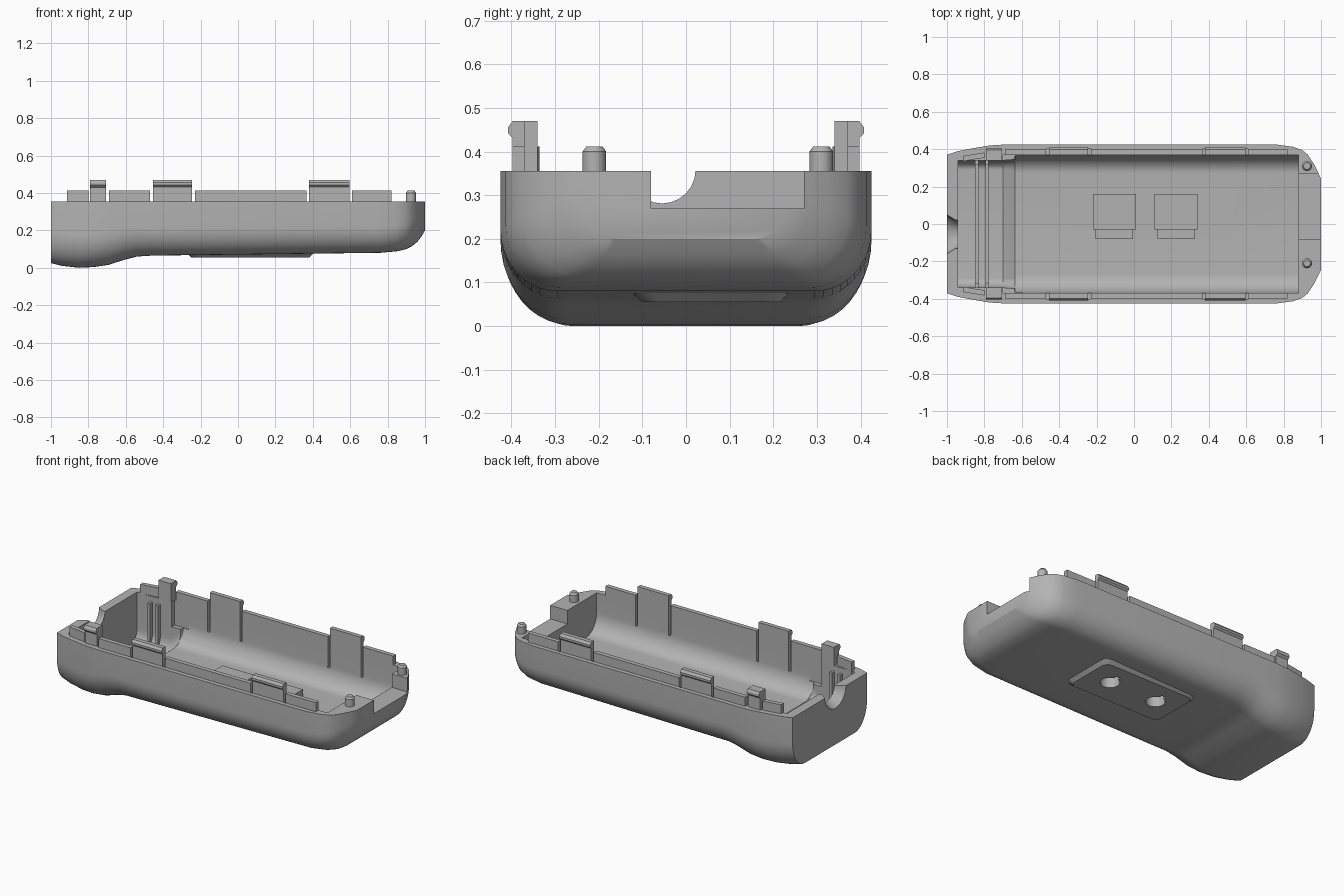
import bpy, math

if "Cube" in bpy.data.objects:
    bpy.data.objects.remove(bpy.data.objects["Cube"])

grey = bpy.data.materials.new("matte grey plastic")
grey.use_nodes = True
COLOUR = (0.45, 0.45, 0.45, 1)
grey.diffuse_color = COLOUR
grey.node_tree.nodes["Principled BSDF"].inputs["Base Color"].default_value = COLOUR

RIM = 0.355


def loft(name, rings):
    """Skin closed rings of equal length and cap both ends."""
    n = len(rings[0])
    verts = [p for ring in rings for p in ring]
    faces = [tuple(range(n)), tuple(range(len(verts) - n, len(verts)))[::-1]]
    for r in range(len(rings) - 1):
        for i in range(n):
            a, b = r * n + i, r * n + (i + 1) % n
            faces.append((a, a + n, b + n, b))
    mesh = bpy.data.meshes.new(name)
    mesh.from_pydata(verts, [], faces)
    mesh.materials.append(grey)
    obj = bpy.data.objects.new(name, mesh)
    bpy.context.collection.objects.link(obj)
    activate(obj)
    bpy.ops.object.mode_set(mode='EDIT')
    bpy.ops.mesh.select_all(action='SELECT')
    bpy.ops.mesh.normals_make_consistent(inside=False)
    bpy.ops.object.mode_set(mode='OBJECT')
    return obj


def activate(obj):
    bpy.ops.object.select_all(action='DESELECT')
    obj.select_set(True)
    bpy.context.view_layer.objects.active = obj


def tub(name, sections, top):
    """Loft along x; each section is x, half width, bottom, corner width, corner height."""
    rings = []
    for x, w, z, rx, rz in sections:
        arc = [(w - rx + rx * math.cos(t), z + rz - rz * math.sin(t))
               for t in (i * math.pi / 20 for i in range(11))]
        half = [(w, top)] + arc
        rings.append([(x, y, h) for y, h in half] + [(x, -y, h) for y, h in reversed(half)])
    return loft(name, rings)


def box(name, x, y, z):
    return loft(name, [[(a, y[0], z[0]), (a, y[1], z[0]), (a, y[1], z[1]), (a, y[0], z[1])] for a in x])


def turned(name, centre, profile, axis='z', n=24):
    """Stack of circles given as (radius, position along axis)."""
    rings = []
    for r, h in profile:
        pts = [(r * math.cos(2 * math.pi * i / n), r * math.sin(2 * math.pi * i / n)) for i in range(n)]
        if axis == 'z':
            rings.append([(centre[0] + a, centre[1] + b, h) for a, b in pts])
        else:
            rings.append([(h, centre[0] + a, centre[1] + b) for a, b in pts])
    return loft(name, rings)


def boolean(target, tool, operation='DIFFERENCE'):
    tool.hide_render = True
    mod = target.modifiers.new("cut", 'BOOLEAN')
    mod.operation, mod.solver, mod.object = operation, 'EXACT', tool
    activate(target)
    bpy.ops.object.modifier_apply(modifier=mod.name)
    bpy.data.objects.remove(tool)


# outer body
shell = tub("lower_shell", [
    (-1.0, .37, .025, .12, .17), (-.94, .39, .01, .14, .18), (-.85, .407, .0, .15, .18),
    (-.77, .42, .004, .15, .18), (-.69, .425, .016, .15, .18), (-.61, .425, .042, .15, .17),
    (-.54, .425, .06, .14, .16), (-.46, .425, .065, .13, .15), (.76, .425, .08, .13, .14),
    (.85, .413, .088, .13, .14), (.9, .395, .1, .13, .14), (.93, .37, .115, .13, .14),
    (.96, .325, .14, .12, .13), (.98, .285, .165, .1, .12), (1.0, .245, .2, .085, .1)], RIM)

# raised pad under the base
def rounded_ring(x0, x1, y0, y1, r, z):
    ring = []
    for cx, cy, start in ((x1 - r, y1 - r, 0), (x0 + r, y1 - r, 1), (x0 + r, y0 + r, 2), (x1 - r, y0 + r, 3)):
        for i in range(5):
            t = (start + i / 4) * math.pi / 2
            ring.append((cx + r * math.cos(t), cy + r * math.sin(t), z))
    return ring

pad = loft("base_pad", [rounded_ring(-.25, .38, -.1, .215, .04, .055),
                        rounded_ring(-.28, .41, -.13, .245, .05, .082),
                        rounded_ring(-.28, .41, -.13, .245, .05, .1)])
boolean(shell, pad, 'UNION')

# hollow interior, deeper at the narrow end
boolean(shell, tub("cavity_cutter", [
    (-.94, .34, .05, .05, .08), (-.7, .34, .05, .05, .08), (-.64, .345, .1, .06, .08),
    (-.635, .37, .11, .1, .12), (.88, .37, .115, .1, .12)], RIM + .1))
boolean(shell, box("rim_step_cutter", (-.7, -.6), (-.37, .37), (.2, RIM + .1)))

# end openings
boolean(shell, box("end_notch_cutter", (.86, 1.1), (-.08, .27), (.27, RIM + .1)))
boolean(shell, turned("cable_hole_cutter", (-.055, RIM + .003),
                      [(.107, -1.01), (.105, -1.0), (.077, -.955), (.077, -.92)], 'x'))

# hanger pockets on the inside floor, with round openings below
for cx in (-.105, .225):
    boolean(shell, box("pocket_block", (cx - .115, cx + .115), (-.03, .16), (.09, .155)), 'UNION')
    boolean(shell, box("pocket_tab", (cx - .1, cx + .1), (-.08, -.029), (.09, .135)), 'UNION')
    boolean(shell, turned("hanger_hole_cutter", (cx, .06), [(.055, .03), (.055, .125)]))
    boolean(shell, box("hanger_slot_cutter", (cx - .015, cx + .015), (.055, .135), (.03, .125)))

# slits that free the clips from the wall
CLIPS = ((-.455, -.245), (.38, .595))
for side in (-1, 1):
    for x0, x1 in CLIPS:
        for a, b in ((x0 - .015, x0), (x1, x1 + .015)):
            ys = sorted((side * .36, side * .4))
            boolean(shell, box("slit_cutter", (a, b), ys, (.22, RIM + .1)))
activate(shell)
bpy.ops.object.shade_smooth_by_angle(angle=math.radians(28))


def rim_width(x):
    return .425 if x > -.7 else .425 - (-.7 - x) * .16


def extrude_profile(name, x, profile, side):
    return loft(name, [[(a, side * y, z) for y, z in profile] for a in x])


for side, label in ((-1, "front"), (1, "back")):
    # locating lip along the rim
    for x0, x1 in ((-.915, -.8), (-.69, -.47), (-.23, .365), (.61, .82)):
        rings = []
        for x in (x0, x1):
            w = rim_width(x)
            a, b = side * (w - .055), side * (w - .027)
            rings.append([(x, a, RIM - .02), (x, b, RIM - .02), (x, b, .412), (x, a, .412)])
        loft(label + "_lip", rings)

    # snap clips with a hooked ridge
    for x in CLIPS:
        extrude_profile(label + "_clip", x, [
            (.37, .22), (.37, .47), (.397, .47), (.408, .455), (.408, .442),
            (.398, .432), (.398, .22)], side)

    # tall corner post
    extrude_profile(label + "_post", (-.79, -.705), [
        (.34, .08), (.34, .47), (.395, .47), (.404, .455), (.404, .442),
        (.392, .43), (.392, .3), (.37, .08)], side)

    # vertical guide rails for the end board
    for x in (-.85, -.795):
        ys = sorted((side * .315, side * .35))
        box(label + "_guide_rail", (x, x + .018), ys, (.04, .32))

# low floor ribs between the rails
for x in (-.85, -.795):
    box("floor_rib", (x, x + .018), (-.33, .33), (.04, .075))

# alignment pegs
for y in (-.21, .31):
    peg = turned("alignment_peg", (.925, y), [(.027, RIM - .02), (.027, .4), (.018, .412)])
    activate(peg)
    bpy.ops.object.shade_smooth_by_angle(angle=math.radians(30))
